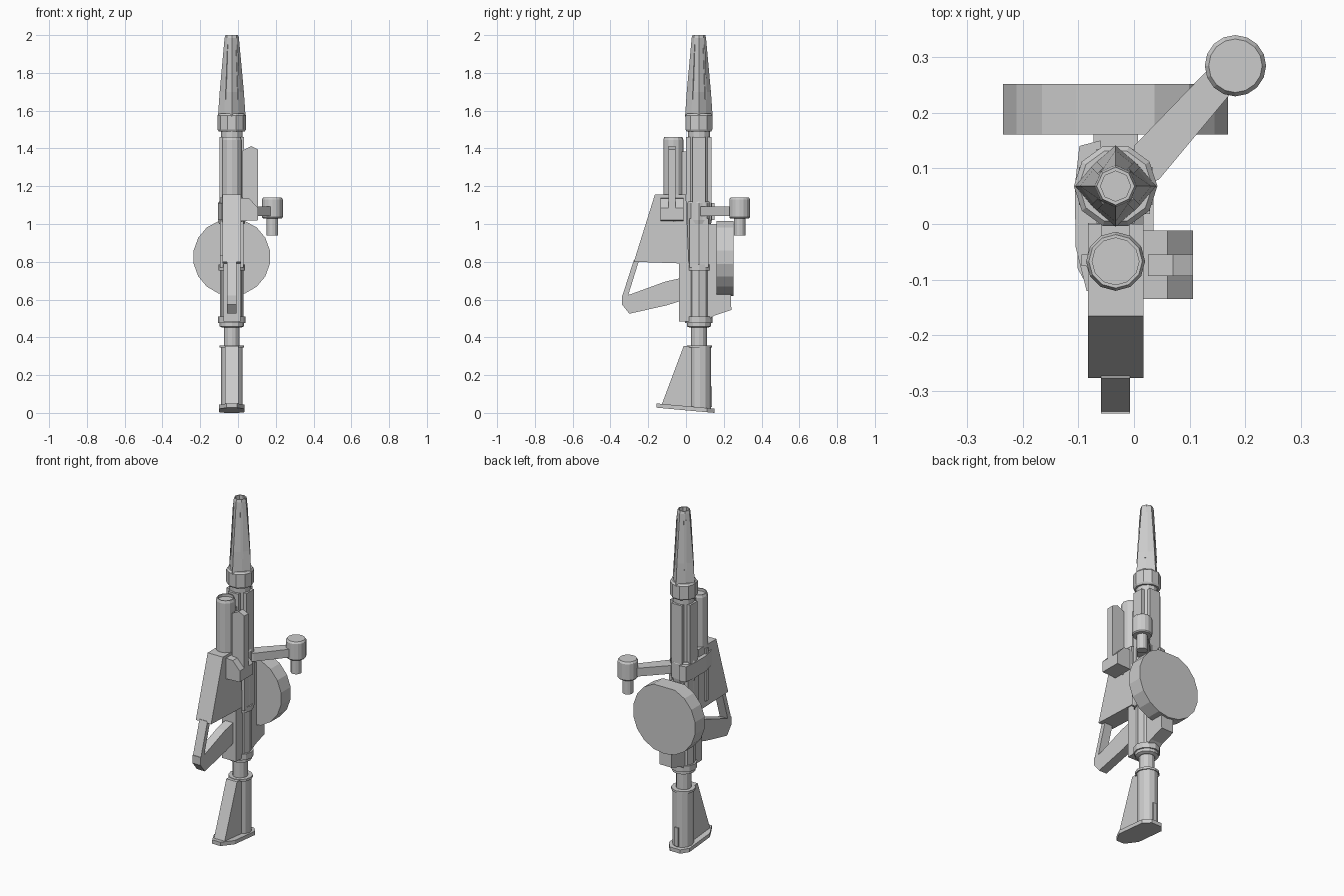
import bpy, bmesh, math
from mathutils import Vector

if "Cube" in bpy.data.objects:
    bpy.data.objects.remove(bpy.data.objects["Cube"])

CX, CY = -0.033, 0.068      # main tube axis
PY = -0.067                 # upper pod axis


def finish(name, bm):
    bmesh.ops.recalc_face_normals(bm, faces=bm.faces)
    me = bpy.data.meshes.new(name)
    bm.to_mesh(me)
    bm.free()
    ob = bpy.data.objects.new(name, me)
    bpy.context.collection.objects.link(ob)
    return ob


def loft(name, rings):
    """Skin a list of equal-length point rings and cap both ends."""
    bm = bmesh.new()
    vs = [[bm.verts.new(p) for p in r] for r in rings]
    n = len(vs[0])
    for a, b in zip(vs, vs[1:]):
        for i in range(n):
            j = (i + 1) % n
            bm.faces.new((a[i], a[j], b[j], b[i]))
    bm.faces.new(vs[0][::-1])
    bm.faces.new(vs[-1])
    return finish(name, bm)


def turned(name, x, y, prof, n=12):
    """Turned part about a vertical axis; prof = (radius, z)."""
    ang = [2 * math.pi * i / n for i in range(n)]
    return loft(name, [[(x + r * math.cos(a), y + r * math.sin(a), z) for a in ang]
                       for r, z in prof])


def box(name, x0, x1, y0, y1, z0, z1):
    return loft(name, [[(x0, y0, z), (x1, y0, z), (x1, y1, z), (x0, y1, z)] for z in (z0, z1)])


def side_plate(name, pts, x0, x1):
    """Outline in y,z extruded along x."""
    return loft(name, [[(x, y, z) for y, z in pts] for x in (x0, x1)])


def front_plate(name, pts, y0, y1):
    """Outline in x,z extruded along y."""
    return loft(name, [[(x, y, z) for x, z in pts] for y in (y0, y1)])


def top_plate(name, pts, z0, z1):
    """Outline in x,y extruded along z."""
    return loft(name, [[(x, y, z) for x, y in pts] for z in (z0, z1)])


# Tapered muzzle: diamond at the base blending into a round tip
def muzzle_ring(ra, rd, z):
    return [(CX + (rd if i % 2 else ra) * math.cos(i * math.pi / 4),
             CY + (rd if i % 2 else ra) * math.sin(i * math.pi / 4), z) for i in range(8)]


loft("muzzle", [muzzle_ring(0.073, 0.056, 1.57), muzzle_ring(0.064, 0.050, 1.70),
                muzzle_ring(0.038, 0.037, 1.985), muzzle_ring(0.034, 0.033, 2.0),
                muzzle_ring(0.027, 0.027, 2.0), muzzle_ring(0.027, 0.027, 1.96)])
for i in range(4):
    a = math.pi / 4 + i * math.pi / 2
    d, t = Vector((math.cos(a), math.sin(a), 0)), Vector((-math.sin(a), math.cos(a), 0))
    c = Vector((CX, CY, 0))
    loft("muzzle_rib_%d" % i, [[c + d * u + t * w + Vector((0, 0, z))
                                for u, w in ((r - .02, -.007), (r, -.007), (r, .007), (r - .02, .007))]
                               for r, z in ((0.055, 1.66), (0.039, 1.95))])

# Main tube stack
turned("muzzle_collar", CX, CY, [(0.069, 1.49), (0.075, 1.50), (0.075, 1.575), (0.066, 1.585)], 10)
turned("barrel", CX, CY, [(0.058, 0.97), (0.058, 1.50)], 12)
for nm, hx, hy in (("barrel_side_rails", 0.066, 0.034), ("barrel_face_rails", 0.034, 0.067)):
    box(nm, CX - hx, CX + hx, CY - hy, CY + hy, 1.02, 1.46)
turned("barrel_clamp", CX, CY, [(0.068, 1.00), (0.072, 1.02), (0.072, 1.11), (0.066, 1.12)], 10)
box("receiver", CX - 0.062, CX + 0.062, CY - 0.05, CY + 0.05, 0.77, 1.03)
turned("receiver_core", CX, CY, [(0.063, 0.50), (0.063, 1.02)], 10)
turned("middle_collar", CX, CY, [(0.071, 0.755), (0.071, 0.785)], 12)
turned("lower_collar", CX, CY, [(0.072, 0.475), (0.072, 0.51)], 12)
turned("neck_ring", CX, CY, [(0.05, 0.452), (0.064, 0.458), (0.064, 0.48)], 12)
turned("neck_tube", CX, CY, [(0.042, 0.34), (0.042, 0.47)], 12)
box("receiver_spine", CX - 0.045, CX + 0.045, -0.036, 0.04, 0.485, 0.79)

# Butt stock
turned("stock_tube", CX, CY + 0.006, [(0.058, 0.02), (0.058, 0.355)], 12)
turned("stock_collar", CX, CY + 0.003, [(0.066, 0.345), (0.066, 0.358)], 12)
side_plate("stock_fin", [(-0.012, 0.355), (0.06, 0.355), (0.06, 0.03), (-0.13, 0.04)],
           CX - 0.035, CX + 0.035)
outline = [(-0.4, -0.155), (0.4, -0.155), (1, -0.08), (1, 0.11), (0.5, 0.15),
           (-0.5, 0.15), (-1, 0.11), (-1, -0.08)]
loft("butt_plate", [[(CX + 0.068 * u, y, h - (y + 0.155) * 0.09) for u, y in outline]
                    for h in (0.0275, 0.05)])
box("stock_latch", CX - 0.012, CX + 0.012, 0.12, 0.138, 0.03, 0.14)

# Front housing with the loop grip
side_plate("housing", [(-0.165, 1.155), (0.0, 1.155), (0.015, 0.79), (-0.276, 0.80)],
           CX - 0.05, CX + 0.05)
side_plate("grip_strut", [(-0.276, 0.81), (-0.248, 0.81), (-0.31, 0.61), (-0.34, 0.61)],
           CX - 0.026, CX + 0.026)
side_plate("grip_bar", [(-0.31, 0.622), (-0.11, 0.695), (-0.02, 0.715), (-0.02, 0.595),
                        (-0.10, 0.57), (-0.30, 0.525), (-0.34, 0.575), (-0.34, 0.622)],
           CX - 0.026, CX + 0.026)

# Upper pod, its mount and rail
turned("pod", CX, PY, [(0.053, 1.01), (0.053, 1.445), (0.048, 1.46), (0.042, 1.46), (0.042, 1.445)], 12)
turned("pod_clamp", CX, PY, [(0.056, 1.01), (0.056, 1.14)], 8)
box("pod_rail", CX - 0.025, CX + 0.025, -0.03, 0.02, 1.02, 1.385)
top_plate("left_clamp", [(-0.06, 0.15), (-0.098, 0.14), (-0.106, 0.07), (-0.105, -0.04),
                         (-0.085, -0.12), (-0.05, -0.12)], 1.02, 1.11)
box("left_strip", -0.094, -0.08, -0.075, -0.055, 0.83, 1.14)

# Side bracket and upright fin
front_plate("side_bracket", [(0.0, 1.14), (0.06, 1.135), (0.106, 1.085), (0.106, 1.02), (0.0, 1.015)],
            -0.135, -0.012)
front_plate("side_fin", [(0.025, 1.05), (0.106, 1.05), (0.106, 1.395), (0.07, 1.412), (0.025, 1.39)],
            -0.093, -0.055)

# Drum and its supports
bm = bmesh.new()
bmesh.ops.create_cone(bm, cap_ends=True, segments=18, radius1=0.205, radius2=0.205, depth=0.09)
for v in bm.verts:
    x, y, z = v.co
    v.co = (CX + x, 0.206 + z, min(0.825 + y, 1.015))
finish("drum", bm)
box("drum_mount", CX - 0.04, CX + 0.04, 0.11, 0.17, 0.68, 1.0)
side_plate("drum_foot", [(0.11, 0.72), (0.235, 0.72), (0.24, 0.545), (0.15, 0.515),
                         (0.11, 0.49)], CX - 0.04, CX + 0.04)

# Swing arm and knob
top_plate("crank_arm", [(0.0, 0.14), (0.15, 0.295), (0.195, 0.26), (0.045, 0.08), (0.0, 0.06)],
          1.043, 1.092)
turned("crank_knob", 0.182, 0.284, [(0.05, 1.03), (0.055, 1.036), (0.055, 1.13), (0.048, 1.141)], 16)
turned("crank_stub", 0.182, 0.284, [(0.03, 0.94), (0.03, 1.05)], 12)
